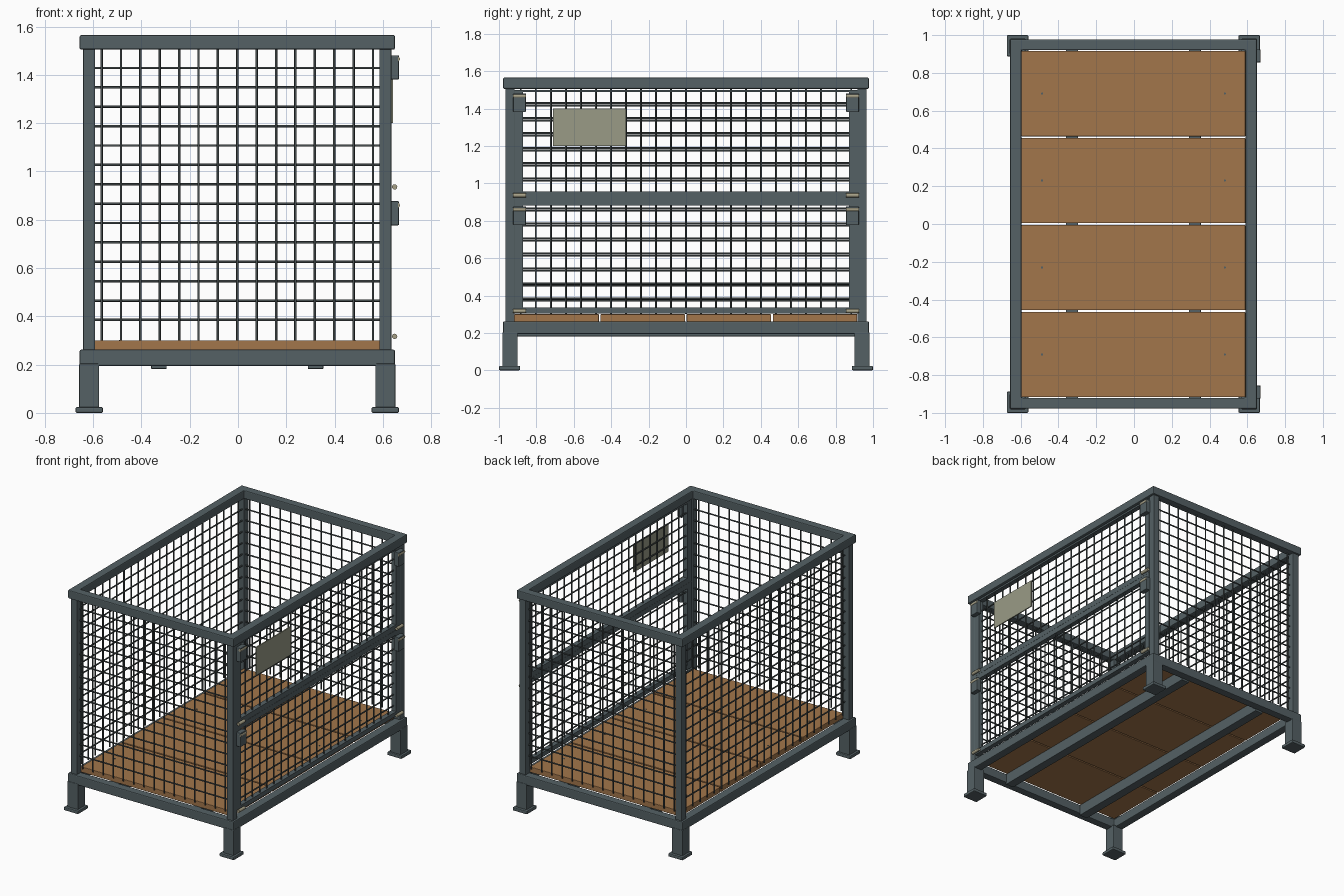
import bpy, bmesh, math
from mathutils import Matrix, Vector

cube = bpy.data.objects.get("Cube")
if cube:
    bpy.data.objects.remove(cube, do_unlink=True)

CX = -0.003  # frame centre in x


def material(name, rgb):
    m = bpy.data.materials.new(name)
    m.use_nodes = True
    m.diffuse_color = (*rgb, 1)
    m.node_tree.nodes["Principled BSDF"].inputs["Base Color"].default_value = (*rgb, 1)
    return m


STEEL = material("slate steel", (0.09, 0.12, 0.13))
WIRE = material("dark wire", (0.065, 0.08, 0.082))
WOOD = material("brown wood", (0.36, 0.18, 0.07))
PLATE = material("pale grey green", (0.32, 0.33, 0.24))
ROD = material("pale brass", (0.38, 0.35, 0.24))


def finish(name, bm, mat, bevel=0.0, smooth=False):
    bmesh.ops.recalc_face_normals(bm, faces=bm.faces)
    me = bpy.data.meshes.new(name)
    bm.to_mesh(me)
    bm.free()
    me.materials.append(mat)
    ob = bpy.data.objects.new(name, me)
    bpy.context.collection.objects.link(ob)
    if bevel:
        mod = ob.modifiers.new("edge rounding", "BEVEL")
        mod.width, mod.segments = bevel, 2
    if smooth:
        for p in me.polygons:
            p.use_smooth = len(p.vertices) == 4


def add_box(bm, x, y, z):
    size = Vector((x[1] - x[0], y[1] - y[0], z[1] - z[0]))
    mid = Vector((sum(x), sum(y), sum(z))) / 2
    bmesh.ops.create_cube(bm, size=1, matrix=Matrix.LocRotScale(mid, None, size))


def box(name, x, y, z, mat, bevel=0.0):
    bm = bmesh.new()
    add_box(bm, x, y, z)
    finish(name, bm, mat, bevel)


def add_rod(bm, a, b, r, sides=8):
    a, b = Vector(a), Vector(b)
    d = b - a
    place = Matrix.LocRotScale((a + b) / 2, d.to_track_quat("Z", "Y"), None)
    bmesh.ops.create_cone(bm, cap_ends=True, segments=sides, radius1=r, radius2=r,
                          depth=d.length, matrix=place)


def span(s, lo, hi, c=0.0):
    """Range lo..hi mirrored to side s of centre c."""
    return tuple(sorted((c + s * lo, c + s * hi)))


# Top and bottom rectangular frames
def ring(name, z0, z1):
    bm = bmesh.new()
    loops = []
    for hx, hy, z in ((0.653, 0.978, z0), (0.653, 0.978, z1), (0.593, 0.92, z1), (0.593, 0.92, z0)):
        loops.append([bm.verts.new((CX + sx * hx, sy * hy, z))
                      for sx, sy in ((-1, -1), (1, -1), (1, 1), (-1, 1))])
    for k in range(4):
        a, b = loops[k], loops[(k + 1) % 4]
        for i in range(4):
            j = (i + 1) % 4
            bm.faces.new((a[i], a[j], b[j], b[i]))
    finish(name, bm, STEEL, 0.006)


ring("top_frame", 1.505, 1.565)
ring("bottom_frame", 0.195, 0.262)

# Corner posts, legs and feet
for sx, xn in ((-1, "right"), (1, "left")):
    for sy, yn in ((-1, "front"), (1, "back")):
        tag = f"{yn}_{xn}"
        box("post_" + tag, span(sx, 0.589, 0.639, CX), span(sy, 0.916, 0.966), (0.25, 1.51), STEEL, 0.004)
        box("leg_" + tag, span(sx, 0.572, 0.655, CX), span(sy, 0.9, 0.981), (0.02, 0.204), STEEL, 0.004)
        box("foot_" + tag, span(sx, 0.556, 0.67, CX), span(sy, 0.887, 1.0), (0, 0.024), STEEL, 0.006)

# Floor bearers and boards
for s, n in ((-1, "right"), (1, "left")):
    box("floor_bearer_" + n, span(s, 0.293, 0.357, CX), (-0.925, 0.925), (0.182, 0.261), STEEL, 0.003)
screws = bmesh.new()
for i in range(4):
    y0 = -0.917 + i * 0.4605
    box(f"floor_board_{i + 1}", (CX - 0.592, CX + 0.592), (y0, y0 + 0.451), (0.261, 0.3), WOOD, 0.002)
    for s in (-1, 1):
        add_rod(screws, (CX + s * 0.484, y0 + 0.226, 0.295), (CX + s * 0.484, y0 + 0.226, 0.302), 0.006)
finish("floor_screws", screws, STEEL)

PITCH, R = 0.0803, 0.005


# Welded wire panels: axis is the horizontal direction of the panel
def mesh_panel(name, axis, offset, half, centre, count, z0, z1, rows):
    bm = bmesh.new()

    def point(t, z, out=0.0):
        return (t, offset + out, z) if axis == "x" else (offset + out, t, z)

    for i in range(count):
        t = centre + (i - (count - 1) / 2) * PITCH
        add_rod(bm, point(t, z0), point(t, z1), R)
    inward = -math.copysign(1.6 * R, offset)
    for z in rows:
        add_rod(bm, point(centre - half, z, inward), point(centre + half, z, inward), R)
    finish(name, bm, WIRE, smooth=True)


rows = [0.385 + i * PITCH for i in range(14)]
for s, n in ((-1, "front"), (1, "back")):
    mesh_panel("wire_mesh_" + n, "x", s * 0.94, 0.592, CX, 15, 0.3, 1.51, rows)
mesh_panel("wire_mesh_right", "y", CX - 0.614, 0.918, 0, 23, 0.3, 1.51, rows)

# Two hinged gates on the left side
GX = (0.6, 0.635)
gates = (("lower_gate", 0.305, 0.918, 0.032, 0.036), ("upper_gate", 0.919, 1.5, 0.037, 0.012))
for name, z0, z1, low, high in gates:
    bm = bmesh.new()
    for s in (-1, 1):
        add_box(bm, GX, span(s, 0.872, 0.917), (z0, z1))
    add_box(bm, GX, (-0.873, 0.873), (z0, z0 + low))
    add_box(bm, GX, (-0.873, 0.873), (z1 - high, z1))
    finish(name + "_frame", bm, STEEL)
    inner = [z - 0.012 for z in rows if z0 + low < z - 0.012 < z1 - high]
    mesh_panel(name + "_wire_mesh", "y", 0.62, 0.874, 0, 21, z0 + 0.01, z1 - 0.005, inner)

# Latch brackets and pins at both ends of the gates
for s, n in ((-1, "front"), (1, "back")):
    y = span(s, 0.856, 0.924)
    for top, gate in ((0.877, "lower"), (1.481, "upper")):
        box(f"{gate}_latch_bracket_{n}", (0.632, 0.667), y, (top - 0.1, top), STEEL, 0.004)
    bm = bmesh.new()
    for x, z in ((0.649, 0.317), (0.66, 0.86), (0.649, 0.936), (0.66, 1.466)):
        add_rod(bm, (x, y[0], z), (x, y[1], z), 0.011, 12)
    finish("gate_pins_" + n, bm, ROD, smooth=True)

# Blank information plate on the upper gate
box("info_plate", (0.634, 0.642), (-0.71, -0.32), (1.2, 1.4), PLATE)
